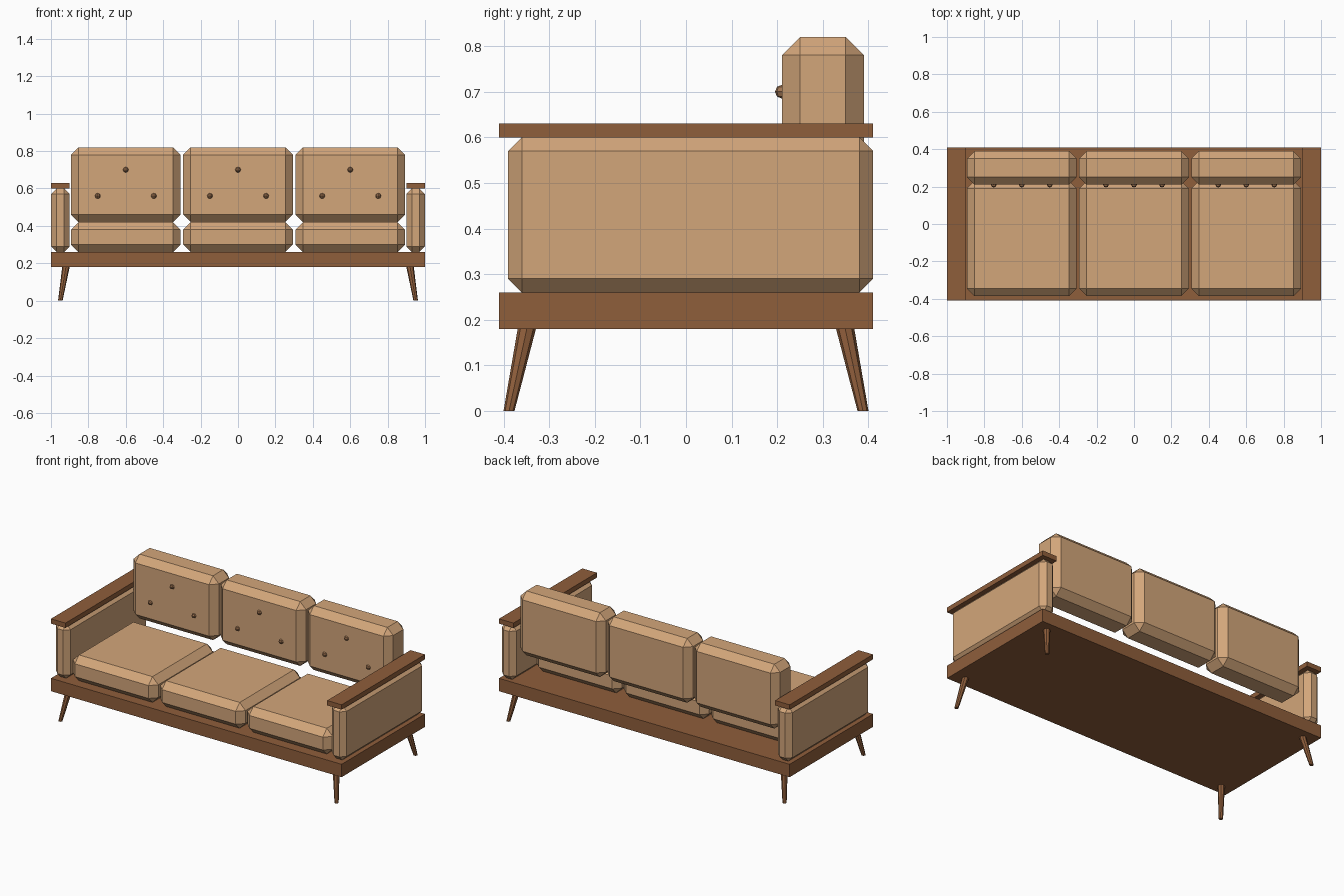
import bpy, bmesh, math
from mathutils import Vector

if "Cube" in bpy.data.objects:
    bpy.data.objects.remove(bpy.data.objects["Cube"])


def material(name, color):
    m = bpy.data.materials.new(name)
    m.diffuse_color = (*color, 1)
    m.use_nodes = True
    m.node_tree.nodes["Principled BSDF"].inputs["Base Color"].default_value = m.diffuse_color
    return m


FABRIC = material("tan fabric", (0.65, 0.38, 0.195))
WOOD = material("brown wood", (0.275, 0.112, 0.044))
BUTTON = material("dark tan button", (0.36, 0.18, 0.085))


def finish(name, bm, mat):
    bmesh.ops.recalc_face_normals(bm, faces=bm.faces)
    me = bpy.data.meshes.new(name)
    bm.to_mesh(me)
    bm.free()
    me.materials.append(mat)
    ob = bpy.data.objects.new(name, me)
    bpy.context.collection.objects.link(ob)
    return ob


def box(name, x, y, z, mat, chamfer=0):
    """Box from (min, max) pairs, optionally with chamfered edges."""
    bm = bmesh.new()
    bmesh.ops.create_cube(bm, size=1)
    for v in bm.verts:
        v.co = [(a + b) / 2 + c * (b - a) for c, (a, b) in zip(v.co, (x, y, z))]
    if chamfer:
        bmesh.ops.bevel(bm, geom=bm.edges[:], offset=chamfer, segments=1,
                        affect='EDGES', profile=0.5)
    return finish(name, bm, mat)


def leg(name, sx, sy):
    """Tapered splayed leg with horizontal ends."""
    bm = bmesh.new()
    rings = []
    for cx, cy, z, r in ((0.95, 0.388, 0, 0.012), (0.92, 0.349, 0.18, 0.02)):
        rings.append([bm.verts.new((sx * cx + r * math.cos(i * math.pi / 4),
                                    sy * cy + r * math.sin(i * math.pi / 4), z))
                      for i in range(8)])
    for i in range(8):
        j = (i + 1) % 8
        bm.faces.new((rings[0][i], rings[0][j], rings[1][j], rings[1][i]))
    for r in rings:
        bm.faces.new(r)
    finish(name, bm, WOOD)


def button(name, x, z):
    bm = bmesh.new()
    bmesh.ops.create_uvsphere(bm, u_segments=8, v_segments=4, radius=0.015)
    bmesh.ops.translate(bm, verts=bm.verts, vec=Vector((x, 0.21, z)))
    finish(name, bm, BUTTON)


# Platform
box("base", (-1, 1), (-0.41, 0.41), (0.18, 0.26), WOOD)

# Arms and legs, mirrored left and right
for side, sx in (("left", -1), ("right", 1)):
    xs = sorted((sx * 0.9, sx * 1.0))
    box(side + "_arm_panel", xs, (-0.39, 0.41), (0.26, 0.60), FABRIC, 0.03)
    box(side + "_armrest", xs, (-0.41, 0.41), (0.60, 0.63), WOOD)
    leg(side + "_front_leg", sx, -1)
    leg(side + "_back_leg", sx, 1)

# Three seats, each with a buttoned back cushion
for n, cx in enumerate((-0.6, 0, 0.6), 1):
    xs = (cx - 0.293, cx + 0.293)
    box(f"seat_cushion_{n}", xs, (-0.385, 0.23), (0.26, 0.42), FABRIC, 0.04)
    box(f"back_cushion_{n}", xs, (0.21, 0.39), (0.42, 0.82), FABRIC, 0.04)
    for k, (dx, z) in enumerate(((0, 0.70), (-0.15, 0.56), (0.15, 0.56)), 1):
        button(f"button_{n}_{k}", cx + dx, z)
